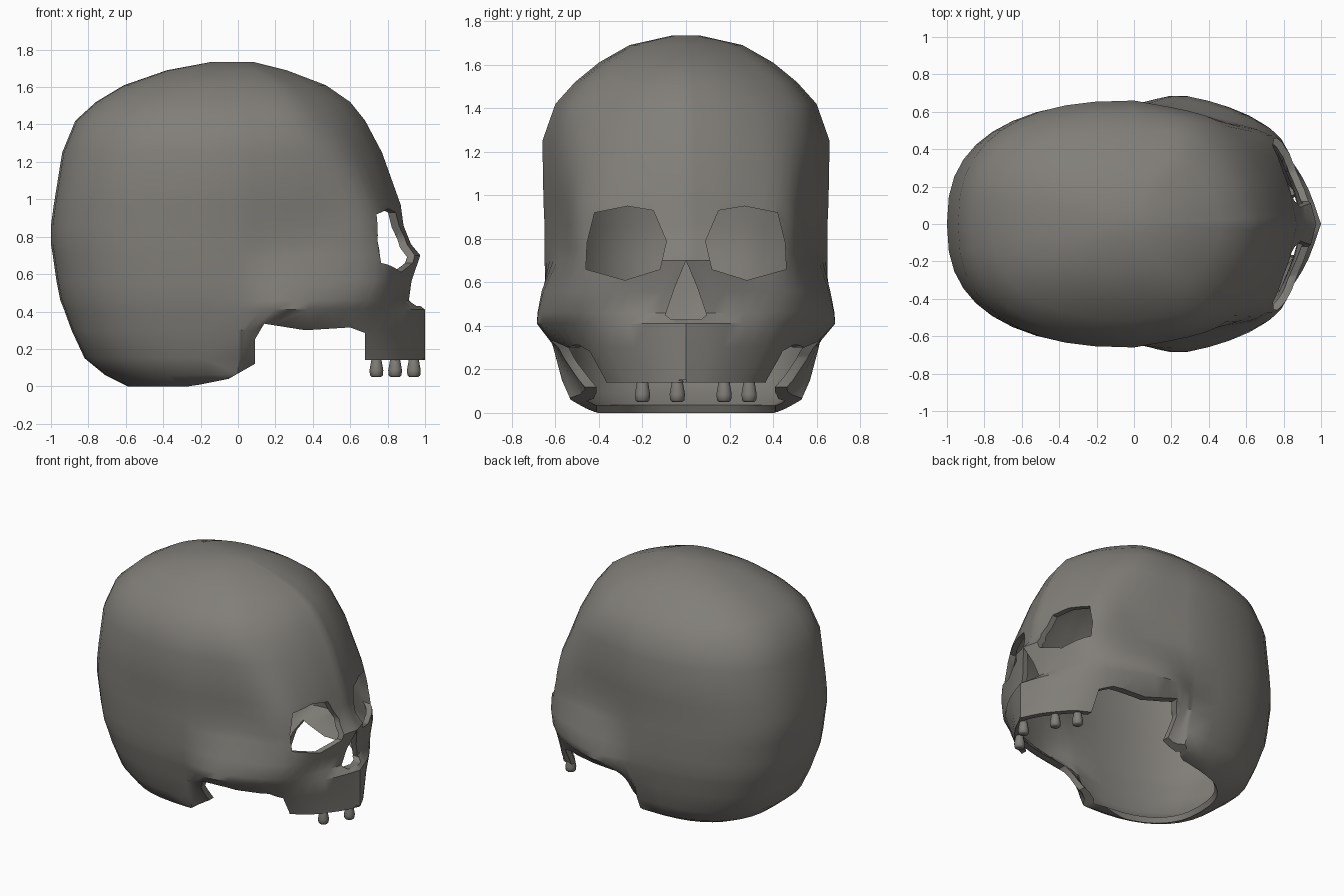
import bpy, bmesh, math
from mathutils import Vector

if "Cube" in bpy.data.objects:
    bpy.data.objects.remove(bpy.data.objects["Cube"])

bone = bpy.data.materials.new("grey_bone")
bone.diffuse_color = (0.22, 0.21, 0.19, 1)
bone.use_nodes = True
bone.node_tree.nodes["Principled BSDF"].inputs["Base Color"].default_value = bone.diffuse_color


def make(name, verts, faces):
    bm = bmesh.new()
    vs = [bm.verts.new(v) for v in verts]
    for f in faces:
        bm.faces.new([vs[i] for i in f])
    bmesh.ops.recalc_face_normals(bm, faces=bm.faces)
    me = bpy.data.meshes.new(name)
    bm.to_mesh(me)
    bm.free()
    me.materials.append(bone)
    ob = bpy.data.objects.new(name, me)
    bpy.context.collection.objects.link(ob)
    return ob


def activate(ob):
    bpy.ops.object.select_all(action='DESELECT')
    ob.select_set(True)
    bpy.context.view_layer.objects.active = ob


def spline(pts, per):
    """Catmull-Rom through the points, 'per' samples in each span."""
    p = [pts[0]] + pts + [pts[-1]]
    out = []
    for i in range(1, len(p) - 2):
        a, b, c, d = p[i - 1:i + 3]
        for k in range(per):
            t = k / per
            out.append(0.5 * (2 * b + (c - a) * t + (2 * a - 5 * b + 4 * c - d) * t ** 2
                              + (3 * b - a - 3 * c + d) * t ** 3))
    return out + [pts[-1]]


def prism(name, pts, axis, lo, hi):
    """Cutter: polygon extruded along x ('x', points are y,z) or y ('y', points are x,z)."""
    n = len(pts)
    place = (lambda p, d: (d, p[0], p[1])) if axis == 'x' else (lambda p, d: (p[0], d, p[1]))
    verts = [place(p, lo) for p in pts] + [place(p, hi) for p in pts]
    faces = [range(n), range(n, 2 * n)] + [(i, (i + 1) % n, n + (i + 1) % n, n + i) for i in range(n)]
    ob = make(name, verts, faces)
    ob.hide_render = True
    return ob


# Skull levels: z, back x, half width, temple x,y, cheek/brow corner x,y, front x
LEVELS = [
    (0.00, -.59, .43, .10, .32, .68, .33, 1.00),
    (0.06, -.71, .53, .12, .40, .68, .34, 1.00),
    (0.15, -.82, .57, .14, .47, .68, .37, 1.00),
    (0.30, -.89, .61, .15, .58, .65, .47, 1.00),
    (0.41, -.93, .63, .28, .685, .67, .52, 1.00),
    (0.46, -.95, .64, .30, .68, .70, .53, .935),
    (0.56, -.97, .645, .30, .655, .73, .51, .94),
    (0.70, -.99, .65, .36, .59, .74, .475, .975),
    (0.76, -1.0, .65, .39, .57, .73, .475, .925),
    (0.86, -1.0, .65, .41, .56, .71, .475, .885),
    (0.97, -.985, .655, .42, .56, .69, .46, .87),
    (1.25, -.94, .66, .38, .58, .57, .45, .77),
    (1.42, -.87, .60, .30, .55, .49, .41, .68),
    (1.52, -.76, .51, .27, .47, .43, .34, .60),
    (1.61, -.61, .40, .22, .36, .35, .25, .47),
    (1.69, -.38, .26, .11, .23, .18, .16, .26),
    (1.735, -.14, .06, .03, .05, .06, .04, .08),
]
verts, rows = [], []
for z, xb, w, tx, ty, cx, cy, xf in LEVELS:
    mid = Vector((cx + .68 * (xf - cx), cy * .5))
    front = spline([Vector((xf, 0)), mid, Vector((cx, cy)), Vector((tx, ty)), Vector((0, w))], 4)
    back = []
    for k in range(1, 11):
        a = math.pi / 2 * k / 10
        back.append(Vector((xb * math.sin(a) ** (2 / 2.5), w * max(0, math.cos(a)) ** (2 / 2.5))))
    back[-1].y = 0
    half = front + back
    ring = half + [Vector((p.x, -p.y)) for p in reversed(half[1:-1])]
    rows.append(range(len(verts), len(verts) + len(ring)))
    verts += [(p.x, p.y, z) for p in ring]
n = len(rows[0])
faces = [(a[i], a[(i + 1) % n], b[(i + 1) % n], b[i])
         for a, b in zip(rows, rows[1:]) for i in range(n)]
faces.append(rows[-1])
skull = make("skull", verts, faces)

# Thin bone shell
solid = skull.modifiers.new("shell", 'SOLIDIFY')
solid.thickness = 0.04
solid.offset = -1

# Openings: jaw gap with cheek arch, nose, eye sockets
cutters = [
    prism("jaw_gap_cutter", [(-.3, -.1), (-.3, -.005), (-.2, .01), (-.05, .04), (.09, .12), (.09, .25),
                             (.14, .335), (.36, .30), (.6, .315), (.68, .285), (.68, .14),
                             (1.2, .14), (1.2, -.1)], 'y', -1, 1),
    prism("nose_cutter", [(0, .70), (.05, .58), (.095, .45), (.07, .43),
                          (-.07, .43), (-.095, .45), (-.05, .58)], 'x', .7, 1.2),
]
EYE = [(.09, .79), (.12, .66), (.28, .61), (.46, .66), (.455, .78), (.42, .92), (.27, .95), (.15, .93)]
for s in (1, -1):
    cutters.append(prism("eye_cutter", [(s * y, z) for y, z in EYE], 'x', .6, 1.2))
for c in cutters:
    m = skull.modifiers.new("cut", 'BOOLEAN')
    m.operation = 'DIFFERENCE'
    m.solver = 'EXACT'
    m.object = c
activate(skull)
for m in list(skull.modifiers):
    bpy.ops.object.modifier_apply(modifier=m.name)
for c in cutters:
    bpy.data.objects.remove(c)
bpy.ops.object.shade_smooth_by_angle(angle=math.radians(40))

# Four remaining upper teeth, lathed
PROFILE = [(.024, .16), (.029, .13), (.037, .085), (.034, .058), (.024, .05)]
SIDES = 10
for x, y in [(.74, .29), (.84, .175), (.94, -.04), (.84, -.2)]:
    tv = [(x + r * math.cos(2 * math.pi * i / SIDES), y + r * math.sin(2 * math.pi * i / SIDES), z)
          for r, z in PROFILE for i in range(SIDES)]
    tf = [(j * SIDES + i, j * SIDES + (i + 1) % SIDES, (j + 1) * SIDES + (i + 1) % SIDES, (j + 1) * SIDES + i)
          for j in range(len(PROFILE) - 1) for i in range(SIDES)]
    tf += [range(SIDES), range((len(PROFILE) - 1) * SIDES, len(PROFILE) * SIDES)]
    tooth = make("tooth", tv, tf)
    activate(tooth)
    bpy.ops.object.shade_smooth_by_angle(angle=math.radians(50))
